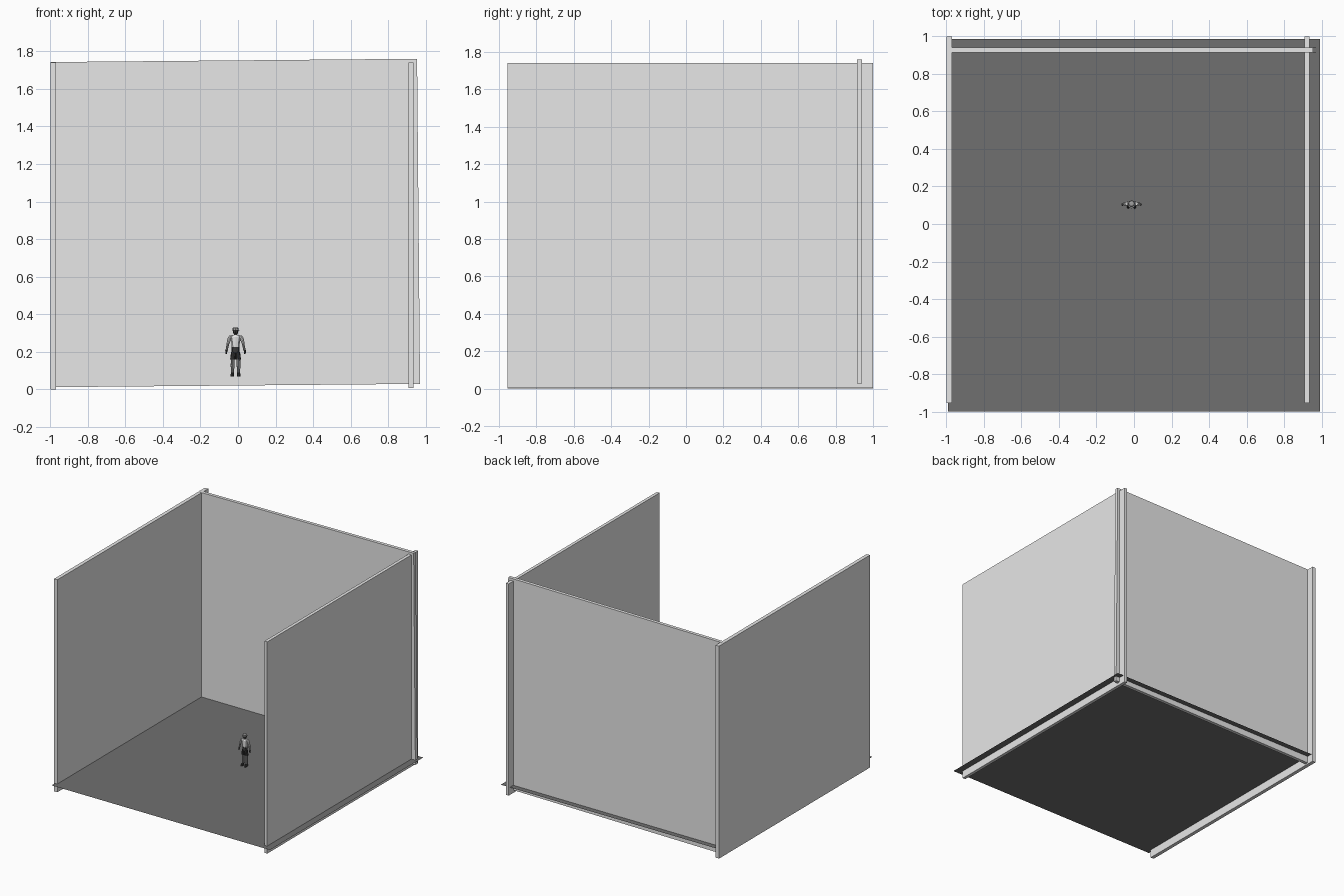
import bpy, bmesh, math
from mathutils import Vector

if "Cube" in bpy.data.objects:
    bpy.data.objects.remove(bpy.data.objects["Cube"])


def mat(name, v):
    m = bpy.data.materials.new(name)
    m.diffuse_color = (v, v, v, 1)
    m.use_nodes = True
    m.node_tree.nodes["Principled BSDF"].inputs["Base Color"].default_value = m.diffuse_color
    return m


WALL = mat("pale_grey", 0.8)
FLOOR = mat("floor_grey", 0.163)
MID = mat("mid_grey", 0.35)
DARK = mat("dark_grey", 0.04)


def finish(name, bm, m, smooth=False):
    bmesh.ops.recalc_face_normals(bm, faces=bm.faces)
    me = bpy.data.meshes.new(name)
    bm.to_mesh(me)
    bm.free()
    me.materials.append(m)
    for p in me.polygons:
        p.use_smooth = smooth
    o = bpy.data.objects.new(name, me)
    bpy.context.collection.objects.link(o)
    return o


def box(name, lo, hi, m):
    """Box centred on its own origin, so it can be tilted."""
    lo, hi = Vector(lo), Vector(hi)
    bm = bmesh.new()
    bmesh.ops.create_cube(bm, size=1)
    bmesh.ops.scale(bm, vec=hi - lo, verts=bm.verts)
    o = finish(name, bm, m)
    o.location = (lo + hi) / 2
    return o


def tube(name, rings, m, n=8):
    """Loft of elliptical rings (x, y, z, rx, ry) relative to the figure."""
    bm = bmesh.new()
    loops = []
    for x, y, z, rx, ry in rings:
        loops.append([bm.verts.new((FX + x + rx * math.cos(math.tau * i / n),
                                    FY + y + ry * math.sin(math.tau * i / n), z))
                      for i in range(n)])
    for a, b in zip(loops, loops[1:]):
        for i in range(n):
            j = (i + 1) % n
            bm.faces.new((a[i], a[j], b[j], b[i]))
    bm.faces.new(loops[0])
    bm.faces.new(loops[-1])
    return finish(name, bm, m)


# Room walls: the back one is slightly tilted
box("left_wall", (-1, -0.955, 0), (-0.97, 1, 1.742), WALL)
box("right_wall", (0.908, -0.955, 0.006), (0.934, 1, 1.742), WALL)
back = box("back_wall", (-0.992, 0.913, 0.02), (0.962, 0.94, 1.752), WALL)
back.rotation_euler.y = -0.009

# Single-sheet floor, cutting through the walls
bm = bmesh.new()
bm.faces.new([bm.verts.new(c) for c in
              ((-0.99, -1, 0.068), (0.99, -1, 0.068), (0.99, 0.985, 0.068), (-0.99, 0.985, 0.068))])
finish("floor", bm, FLOOR)

# Small standing figure
FX, FY = -0.013, 0.108
tube("torso", [(0, 0, 0.222, 0.020, 0.014), (0, 0, 0.25, 0.023, 0.016),
               (0, 0, 0.278, 0.030, 0.017), (0, 0, 0.288, 0.022, 0.013)], WALL)
tube("neck", [(0, 0, 0.286, 0.008, 0.008), (0, 0, 0.298, 0.008, 0.008)], MID)
tube("head", [(0, 0, 0.293, 0.009, 0.010), (0, 0, 0.302, 0.014, 0.015),
              (0, 0, 0.316, 0.015, 0.016)], DARK)
tube("hat_brim", [(0, -0.003, 0.314, 0.020, 0.022), (0, -0.003, 0.317, 0.020, 0.022)], MID)
tube("hat_crown", [(0, 0, 0.317, 0.017, 0.017), (0, 0, 0.326, 0.016, 0.016),
                   (0, 0, 0.330, 0.008, 0.008)], MID)
tube("hips", [(0, 0, 0.192, 0.022, 0.015), (0, 0, 0.224, 0.021, 0.015)], DARK)
for s, side in ((-1, "left"), (1, "right")):
    tube(side + "_sleeve", [(s * 0.040, 0, 0.244, 0.008, 0.008), (s * 0.033, 0, 0.272, 0.010, 0.010),
                            (s * 0.026, 0, 0.286, 0.008, 0.009)], WALL)
    tube(side + "_forearm", [(s * 0.048, -0.004, 0.206, 0.006, 0.006),
                             (s * 0.040, 0, 0.245, 0.007, 0.007)], MID)
    tube(side + "_hand", [(s * 0.050, -0.005, 0.188, 0.004, 0.006),
                          (s * 0.049, -0.005, 0.208, 0.006, 0.007)], DARK)
    tube(side + "_shorts", [(s * 0.015, 0, 0.158, 0.014, 0.014),
                            (s * 0.012, 0, 0.198, 0.012, 0.014)], DARK)
    tube(side + "_shin", [(s * 0.016, 0, 0.08, 0.007, 0.008), (s * 0.016, 0.002, 0.125, 0.010, 0.011),
                          (s * 0.015, 0, 0.16, 0.010, 0.010)], MID)
    tube(side + "_shoe", [(s * 0.017, -0.008, 0.069, 0.009, 0.019), (s * 0.017, -0.006, 0.078, 0.009, 0.017),
                          (s * 0.016, 0, 0.09, 0.008, 0.010)], DARK)
